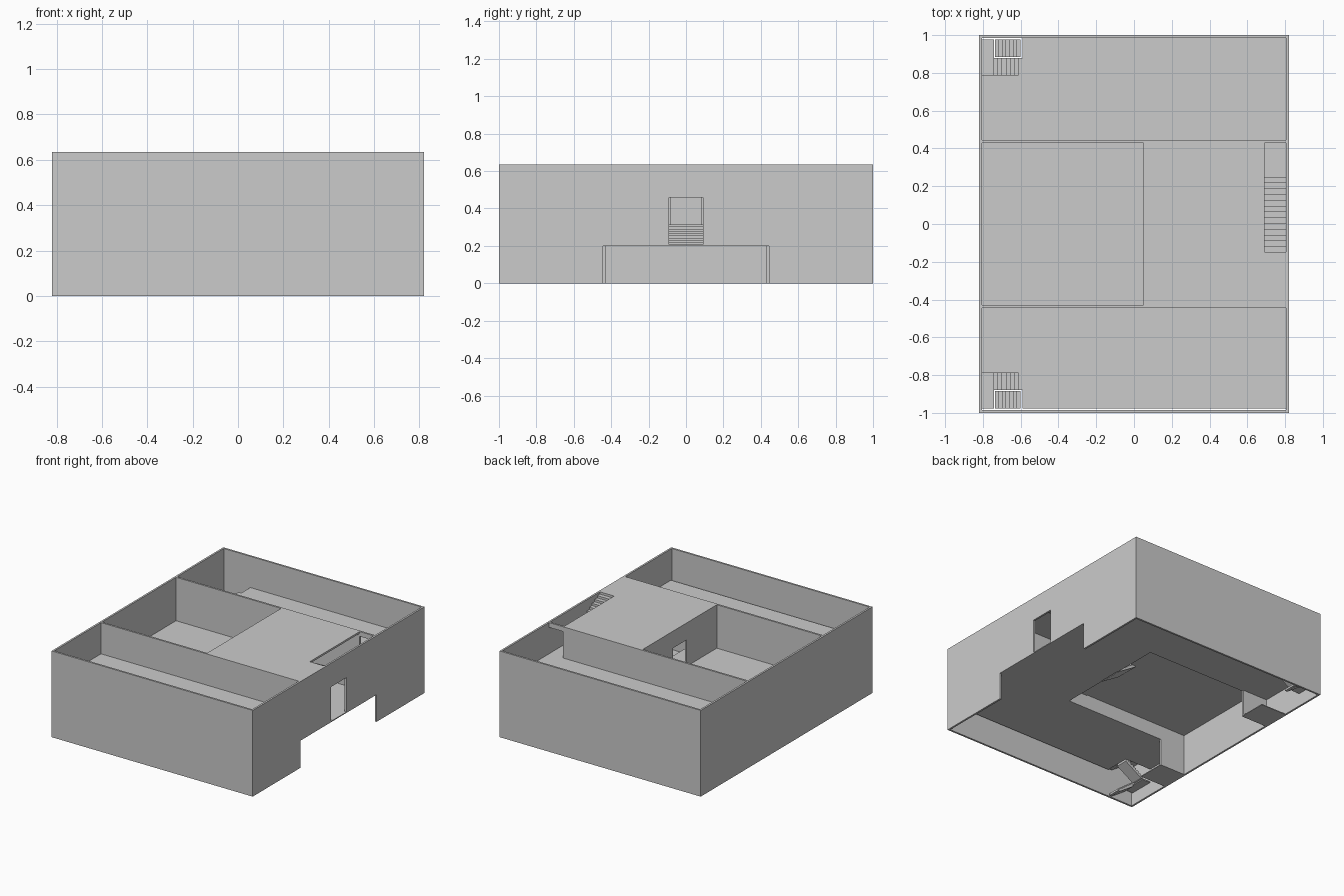
import bpy, bmesh
from mathutils import Vector

if "Cube" in bpy.data.objects:
    bpy.data.objects.remove(bpy.data.objects["Cube"])

T = 0.014          # wall thickness
X, Y, H = 0.82, 1.0, 0.635
XI, YI = X - T, Y - T
W = 0.437          # centre line of inner long walls
Z1, Z2, ZP = 0.207, 0.405, 0.315   # hall, gallery and pit floor levels


def mesh_object(name, bm):
    bmesh.ops.recalc_face_normals(bm, faces=bm.faces)
    me = bpy.data.meshes.new(name)
    bm.to_mesh(me)
    bm.free()
    ob = bpy.data.objects.new(name, me)
    bpy.context.collection.objects.link(ob)
    return ob


def prism(name, points, offset):
    """Flat outline extruded along a vector."""
    bm = bmesh.new()
    face = bm.faces.new([bm.verts.new(p) for p in points])
    ext = bmesh.ops.extrude_face_region(bm, geom=[face], use_keep_orig=True)
    verts = [g for g in ext["geom"] if isinstance(g, bmesh.types.BMVert)]
    bmesh.ops.translate(bm, verts=verts, vec=Vector(offset))
    return mesh_object(name, bm)


def box(name, x0, x1, y0, y1, z0, z1):
    if y0 > y1:
        y0, y1 = y1, y0
    return prism(name, [(x0, y0, z0), (x1, y0, z0), (x1, y1, z0), (x0, y1, z0)],
                 (0, 0, z1 - z0))


def wall_x(name, x0, x1, outline):
    """Wall across x with an outline given in (y, z)."""
    return prism(name, [(x0, y, z) for y, z in outline], (x1 - x0, 0, 0))


def stairs(name, start, end, z0, z1, n, side0, side1, axis):
    """Sawtooth flight rising from start to end with a sloping underside."""
    run, rise = (end - start) / n, (z1 - z0) / n
    prof = []
    for i in range(n):
        prof += [(start + i * run, z0 + i * rise),
                 (start + i * run, z0 + (i + 1) * rise)]
    prof += [(end, z1), (end, z1 - rise - 0.008), (start + run, z0)]
    if axis == "x":
        return prism(name, [(a, side0, z) for a, z in prof], (0, side1 - side0, 0))
    return prism(name, [(side0, a, z) for a, z in prof], (side1 - side0, 0, 0))


# outer walls
box("front_wall", -X, X, -Y, -YI, 0, H)
box("back_wall", -X, X, YI, Y, 0, H)
box("left_wall", -X, -XI, -YI, YI, 0, H)

# right wall: wide ground passage and entrance door above it
D = 0.09
for s, n in ((-1, "front"), (1, "back")):
    wall_x("right_wall_" + n, XI, X,
           [(s * YI, 0), (s * 0.444, 0), (s * 0.444, 0.2), (s * D, 0.2), (s * D, H), (s * YI, H)])
box("entrance_lintel", XI, X, -D, D, 0.46, H)
box("entrance_sill", XI, X, -D, D, 0.2, Z1)

# long inner walls; the back one has a door to the stair landing
box("inner_wall_front", -XI, XI, -W - T / 2, -W + T / 2, 0.2, H)
box("inner_wall_back", -XI, 0.69, W - T / 2, W + T / 2, 0.2, H)
box("inner_wall_back_base", 0.69, XI, W - T / 2, W + T / 2, 0.2, Z2)
box("inner_wall_back_lintel", 0.69, XI, W - T / 2, W + T / 2, 0.6, H)

# pit wall with door
PW = W - T / 2
for s, n in ((-1, "front"), (1, "back")):
    box("pit_wall_" + n, 0.05, 0.063, s * 0.08, s * PW, ZP - 0.01, H - 0.014)
box("pit_door_lintel", 0.05, 0.063, -0.08, 0.08, 0.51, H - 0.014)

# pit floor, hall floor and the step flight between them
box("pit_floor", -XI, 0.06, -PW, PW, ZP - 0.01, ZP)
box("hall_floor", 0.22, XI, -PW, PW, 0.2, Z1)
stairs("pit_steps", 0.22, 0.06, Z1, ZP, 9, -D, D, "x")
for s, n in ((-1, "front"), (1, "back")):
    box("pit_step_side_" + n, 0.06, 0.22, s * D, s * PW, 0.3, ZP)
    box("pit_step_riser_" + n, 0.215, 0.22, s * D, s * PW, 0.2, ZP)

# roof deck over the hall with a stair opening
box("roof_deck", 0.05, 0.69, -PW, PW, H - 0.014, H)
box("roof_deck_front", 0.69, XI, -PW, -0.18, H - 0.014, H)
stairs("roof_stairs", 0.25, -0.18, Z2, H, 14, 0.69, XI, "y")
box("stair_landing", 0.69, XI, 0.25, PW, Z2 - 0.012, Z2)

# side rooms: two floors each, corner stairs and a ground lobby
for s, n in ((-1, "front"), (1, "back")):
    far = 0.976 if s < 0 else YI
    for z, lv in ((Z1, "lower"), (Z2, "gallery")):
        a, b = s * (W + T / 2), s * far
        box(f"{lv}_floor_{n}", -0.59, XI, a, b, z - 0.007, z)
        box(f"{lv}_floor_{n}_end", -XI, -0.59, a, s * 0.79, z - 0.007, z)
    for z0, z1, lv in ((0, Z1, "lower"), (Z1, Z2, "upper")):
        zm = (z0 + z1) / 2
        stairs(f"{lv}_flight_a_{n}", -0.60, -0.735, z0, zm, 7, s * 0.885, s * 0.976, "x")
        stairs(f"{lv}_flight_b_{n}", -0.745, -0.59, zm, z1, 7, s * 0.79, s * 0.88, "x")
        box(f"{lv}_landing_{n}", -XI, -0.74, s * 0.79, s * 0.976, zm - 0.008, zm)
    box("lobby_wall_" + n, -XI, -0.6, s * (W - T / 2), s * (W + T / 2), 0, 0.2)
    box("lobby_floor_" + n, -XI, -0.6, s * (W + T / 2), s * 0.64, 0, 0.006)
